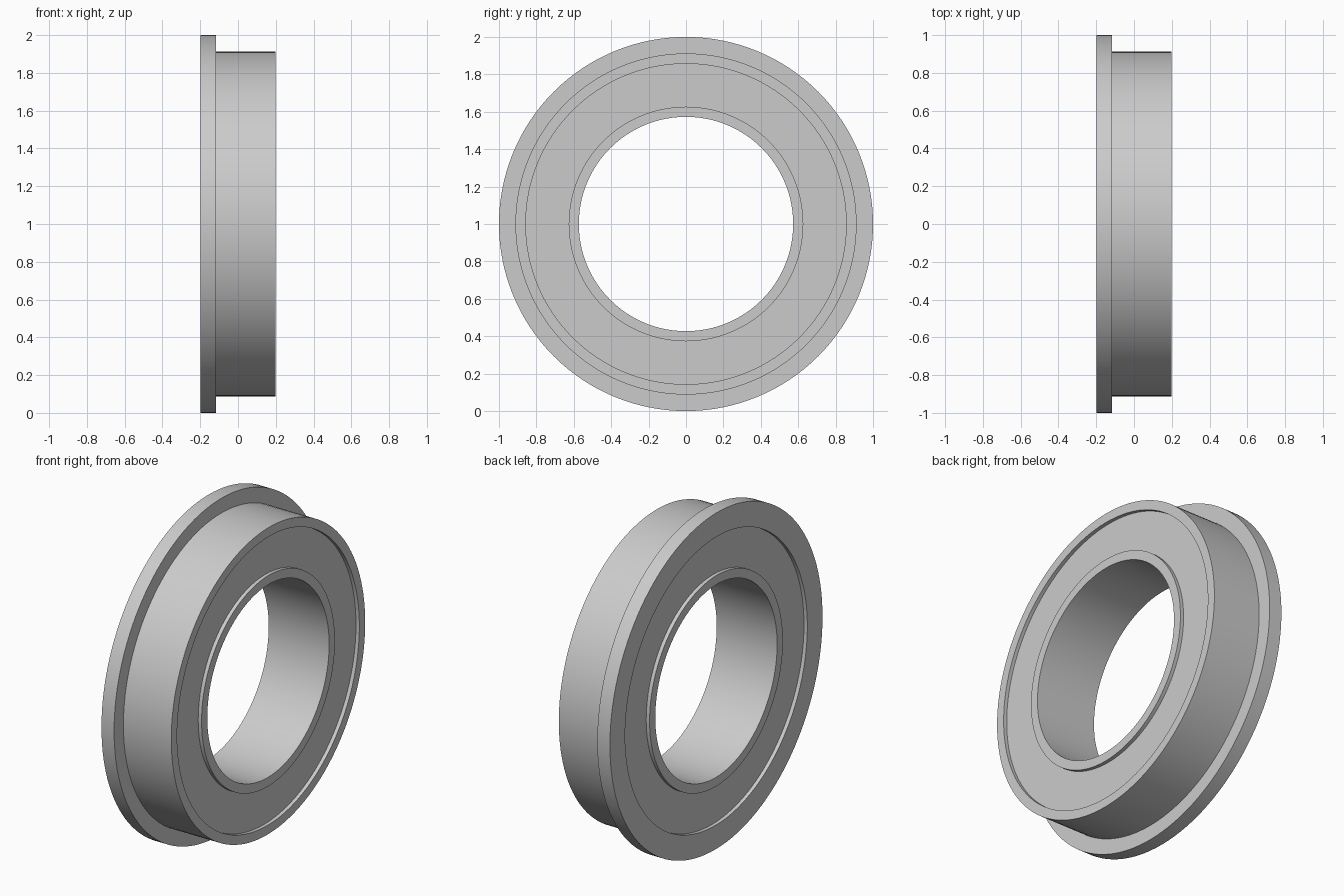
import bpy
import bmesh
from math import cos, sin, tau, radians

old = bpy.data.objects.get("Cube")
if old:
    bpy.data.objects.remove(old, do_unlink=True)

SEGMENTS = 128
HALF = 0.199      # half the bearing width
RECESS = 0.022    # how far the shields sit below the ring faces

steel = bpy.data.materials.new("light grey steel")
steel.use_nodes = True
colour = (0.6, 0.6, 0.6, 1)
steel.diffuse_color = colour
steel.node_tree.nodes["Principled BSDF"].inputs["Base Color"].default_value = colour


def lathe(name, profile):
    """Revolve a closed (x, radius) profile around the x axis."""
    bm = bmesh.new()
    rings = []
    for i in range(SEGMENTS):
        a = tau * i / SEGMENTS
        rings.append([bm.verts.new((x, r * cos(a), 1 + r * sin(a))) for x, r in profile])
    n = len(profile)
    for i, ring in enumerate(rings):
        after = rings[(i + 1) % SEGMENTS]
        for j in range(n):
            k = (j + 1) % n
            bm.faces.new((ring[j], ring[k], after[k], after[j]))
    bmesh.ops.recalc_face_normals(bm, faces=bm.faces)
    mesh = bpy.data.meshes.new(name)
    bm.to_mesh(mesh)
    bm.free()
    mesh.materials.append(steel)
    obj = bpy.data.objects.new(name, mesh)
    bpy.context.collection.objects.link(obj)
    bpy.ops.object.select_all(action="DESELECT")
    obj.select_set(True)
    bpy.context.view_layer.objects.active = obj
    bpy.ops.object.shade_smooth_by_angle(angle=radians(30))
    return obj


def band(x0, x1, r0, r1):
    return [(x0, r0), (x1, r0), (x1, r1), (x0, r1)]


# Outer ring with its flange on the right-hand end
lathe("flanged_outer_ring", [
    (-HALF, 0.857), (HALF, 0.857), (HALF, 0.912),
    (-0.116, 0.912), (-0.116, 1.0), (-HALF, 1.0)])

# Inner ring around the bore
lathe("inner_ring", band(-HALF, HALF, 0.573, 0.627))

# Recessed shield filling the gap on both faces
lathe("shield", band(-HALF + RECESS, HALF - RECESS, 0.627, 0.857))
